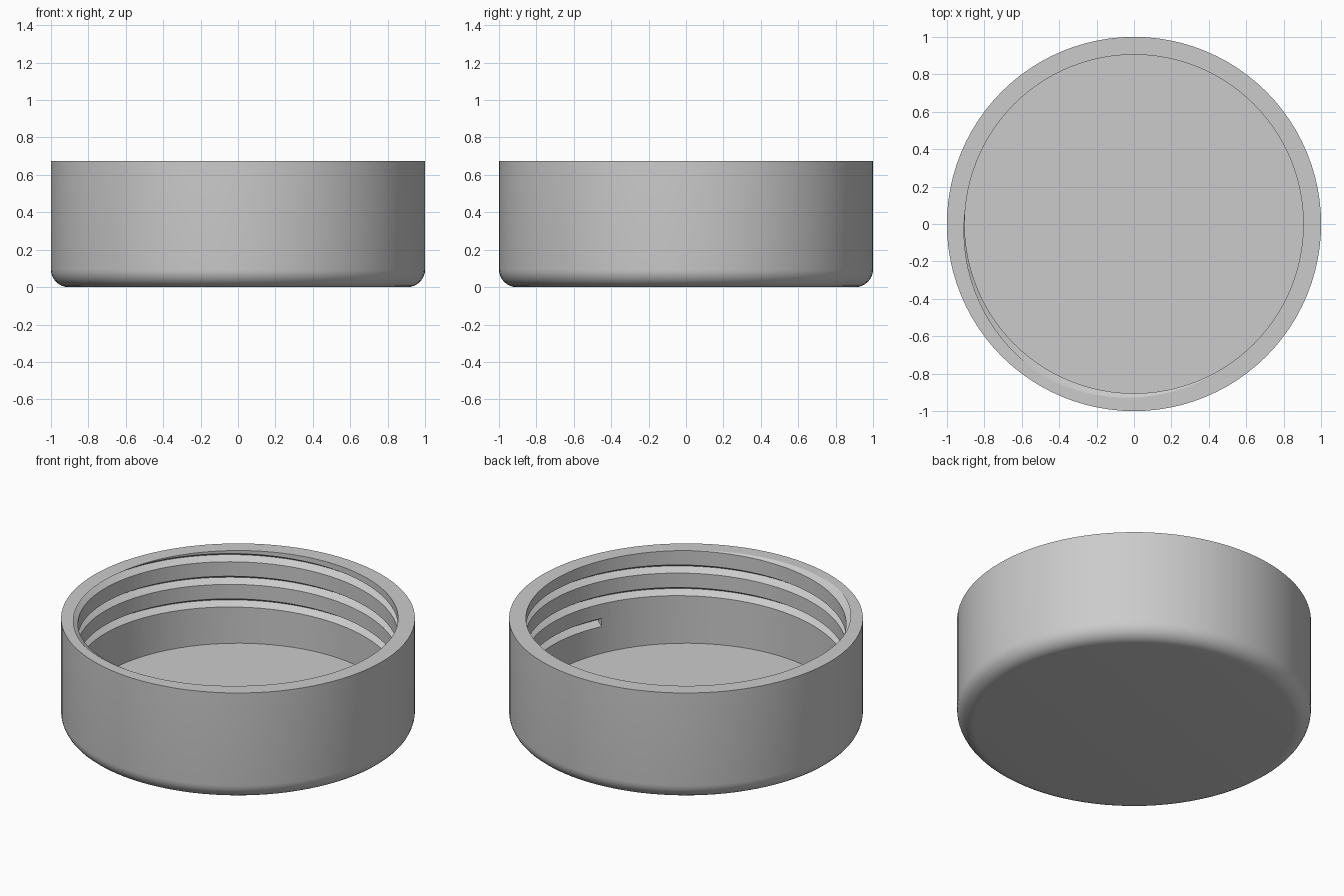
import bpy, bmesh
from math import cos, sin, pi, radians

if "Cube" in bpy.data.objects:
    bpy.data.objects.remove(bpy.data.objects["Cube"])

SEGMENTS = 96
HEIGHT, OUTER, INNER, FLOOR, FILLET = 0.673, 1.0, 0.905, 0.095, 0.095
PITCH, GROOVE_R, SLOPE = 0.141, 0.946, 0.62
EXIT_ANGLE = radians(240)          # where the groove centre reaches the rim

grey = bpy.data.materials.new("plain grey")
grey.use_nodes = True
colour = (0.6, 0.6, 0.6, 1)
grey.diffuse_color = colour
grey.node_tree.nodes["Principled BSDF"].inputs["Base Color"].default_value = colour


def add_object(name, bm):
    bmesh.ops.recalc_face_normals(bm, faces=bm.faces)
    mesh = bpy.data.meshes.new(name)
    bm.to_mesh(mesh)
    bm.free()
    mesh.materials.append(grey)
    ob = bpy.data.objects.new(name, mesh)
    bpy.context.collection.objects.link(ob)
    return ob


# Lid shell: closed rings joined between two flat discs
profile = []
for i in range(9):
    a = pi / 2 * i / 8
    profile.append((OUTER - FILLET + FILLET * sin(a), FILLET - FILLET * cos(a)))
profile += [(OUTER, HEIGHT), (INNER, HEIGHT), (INNER, FLOOR)]

bm = bmesh.new()
rings = []
for r, z in profile:
    rings.append([bm.verts.new((r * cos(2 * pi * i / SEGMENTS),
                                r * sin(2 * pi * i / SEGMENTS), z))
                  for i in range(SEGMENTS)])
for low, high in zip(rings, rings[1:]):
    for i in range(SEGMENTS):
        j = (i + 1) % SEGMENTS
        bm.faces.new((low[i], low[j], high[j], high[i]))
bm.faces.new(rings[0])
bm.faces.new(rings[-1])
lid = add_object("threaded_lid", bm)

# Helical cutter with a V section for the inside thread
bm = bmesh.new()
start, end = radians(336.8 - 1080), radians(330)
steps = int((end - start) / (2 * pi) * SEGMENTS)
inside = INNER - 0.03
half = (GROOVE_R - inside) * SLOPE
sections = []
for i in range(steps + 1):
    a = start + (end - start) * i / steps
    z = HEIGHT + PITCH * (a - EXIT_ANGLE) / (2 * pi)
    sections.append([bm.verts.new((r * cos(a), r * sin(a), z + dz))
                     for r, dz in ((inside, -half), (GROOVE_R, 0), (inside, half))])
for s, t in zip(sections, sections[1:]):
    for i in range(3):
        j = (i + 1) % 3
        bm.faces.new((s[i], s[j], t[j]))
        bm.faces.new((s[i], t[j], t[i]))
bm.faces.new(sections[0])
bm.faces.new(sections[-1])
cutter = add_object("thread_cutter", bm)
cutter.hide_render = True

# Cut the thread, then drop the cutter
cut = lid.modifiers.new("thread", 'BOOLEAN')
cut.operation = 'DIFFERENCE'
cut.solver = 'EXACT'
cut.object = cutter
bpy.ops.object.select_all(action='DESELECT')
bpy.context.view_layer.objects.active = lid
lid.select_set(True)
bpy.ops.object.modifier_apply(modifier=cut.name)
bpy.data.objects.remove(cutter)
bpy.ops.object.shade_smooth_by_angle(angle=radians(30))
